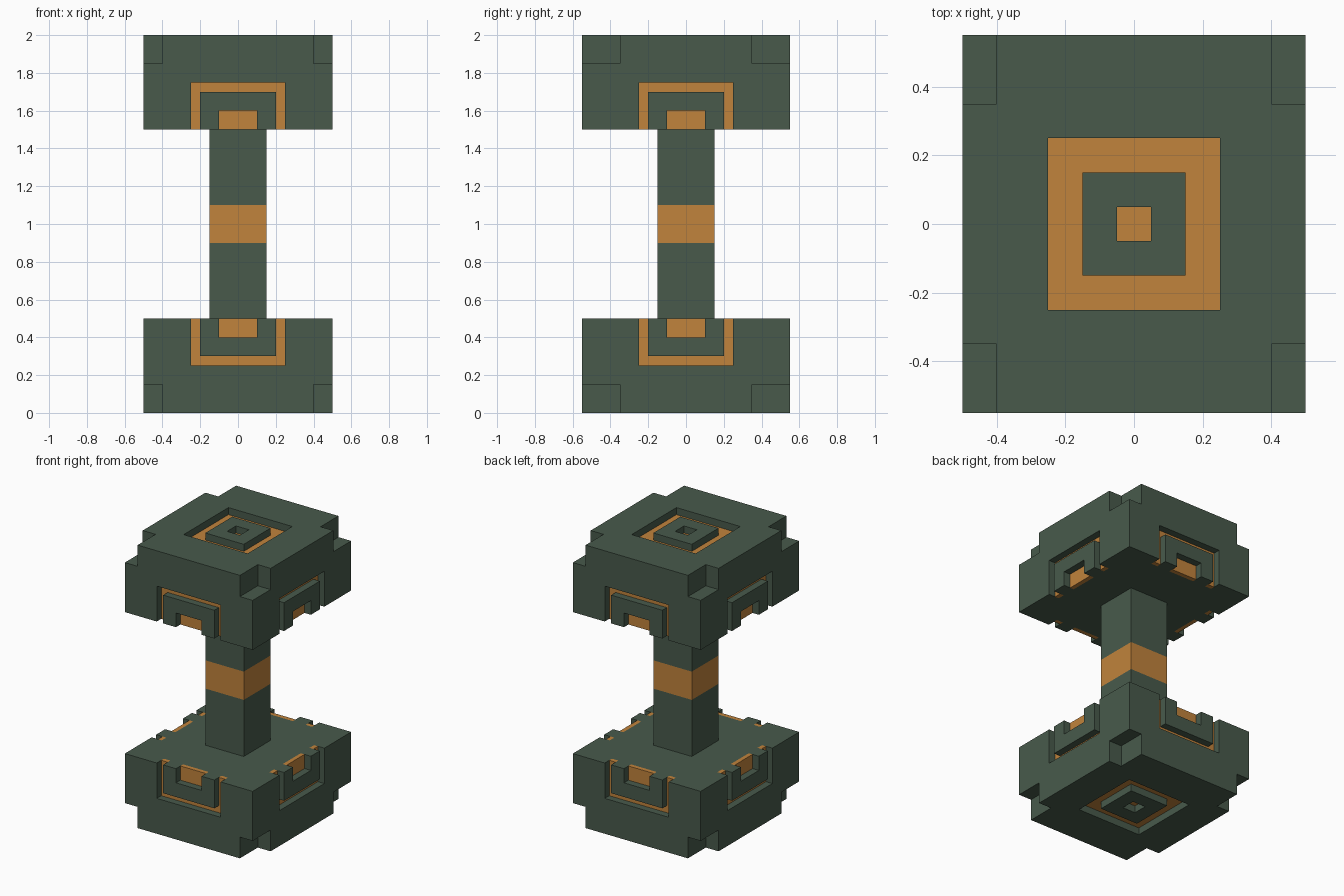
import bpy, bmesh
from mathutils import Vector

if "Cube" in bpy.data.objects:
    bpy.data.objects.remove(bpy.data.objects["Cube"], do_unlink=True)


def material(name, rgb):
    m = bpy.data.materials.new(name)
    m.use_nodes = True
    m.diffuse_color = (*rgb, 1)
    bsdf = next(n for n in m.node_tree.nodes if n.type == "BSDF_PRINCIPLED")
    bsdf.inputs["Base Color"].default_value = (*rgb, 1)
    bsdf.inputs["Roughness"].default_value = 0.8
    return m


GREEN = material("dark green", (0.065, 0.102, 0.071))
ORANGE = material("amber orange", (0.533, 0.227, 0.045))

HX, HY = 0.5, 0.55         # head half sizes
Z0, Z1 = 0.5, 1.0          # head inner and outer height, measured from the middle
FLOOR, CUT = 0.05, 0.08    # depth of the orange inlay, depth of the pocket under it
MID = 1.0


def boxes(name, spans, mats):
    """One object made of boxes, each given as a (low, high) corner pair."""
    bm = bmesh.new()
    for lo, hi in spans:
        lo, hi = Vector(lo), Vector(hi)
        verts = bmesh.ops.create_cube(bm, size=1)["verts"]
        for v in verts:
            v.co = (lo + hi) / 2 + v.co * (hi - lo)
    bmesh.ops.recalc_face_normals(bm, faces=bm.faces[:])
    me = bpy.data.meshes.new(name)
    bm.to_mesh(me)
    bm.free()
    for m in mats:
        me.materials.append(m)
    ob = bpy.data.objects.new(name, me)
    ob.location.z = MID
    bpy.context.collection.objects.link(ob)
    return ob


def mirror_down(ob):
    """Repeat the upper part below the middle."""
    mod = ob.modifiers.new("lower copy", "MIRROR")
    mod.use_axis = (False, False, True)
    mod.use_mirror_merge = False
    apply(ob, mod)


def apply(ob, mod):
    bpy.context.view_layer.objects.active = ob
    bpy.ops.object.modifier_apply(modifier=mod.name)


def on_side(side, u, v, d):
    """Box on a side face: u along it, v upward, d inward from the surface."""
    axis, sign = side
    half = HX if axis == "x" else HY
    a, b = sorted(sign * (half - k) for k in d)
    if axis == "x":
        return (a, u[0], v[0]), (b, u[1], v[1])
    return (u[0], a, v[0]), (u[1], b, v[1])


def arch(inner, outer, inner_top, outer_top):
    """Three rectangles (u, v) forming an arch that opens toward the handle."""
    return [((-outer, -inner), (Z0, outer_top)),
            ((inner, outer), (Z0, outer_top)),
            ((-inner, inner), (inner_top, outer_top))]


def frame(inner, outer, z):
    """Four boxes forming a square frame on the end face."""
    return [((-outer, -outer, z[0]), (-inner, outer, z[1])),
            ((inner, -outer, z[0]), (outer, outer, z[1])),
            ((-inner, -outer, z[0]), (inner, -inner, z[1])),
            ((-inner, inner, z[0]), (inner, outer, z[1]))]


SIDES = {"front": ("y", -1), "back": ("y", 1), "left": ("x", 1), "right": ("x", -1)}

# Head block with notched corners and a pocket in every outer face
cuts = [((-0.25, -0.25, Z1 - CUT), (0.25, 0.25, Z1 + 0.1))]
for sx in (-1, 1):
    for sy in (-1, 1):
        x = sorted((sx * 0.4, sx * 0.7))
        y = sorted((sy * 0.35, sy * 0.75))
        cuts.append(((x[0], y[0], 0.85), (x[1], y[1], 1.2)))
for side in SIDES.values():
    cuts.append(on_side(side, (-0.25, 0.25), (Z0 - 0.1, 0.75), (-0.1, CUT)))

heads = boxes("head_blocks", [((-HX, -HY, Z0), (HX, HY, Z1))], [GREEN])
cutter = boxes("head_cutter", cuts, [GREEN])
cutter.hide_render = True
mod = heads.modifiers.new("pockets", "BOOLEAN")
mod.operation, mod.solver, mod.object = "DIFFERENCE", "EXACT", cutter
apply(heads, mod)
bpy.data.objects.remove(cutter, do_unlink=True)
mirror_down(heads)

# Side panels: orange inlay in the gap and the opening, green arch between them
for name, side in SIDES.items():
    inlay = arch(0.2, 0.25, 0.7, 0.75) + [((-0.1, 0.1), (Z0, 0.6))]
    mirror_down(boxes(name + "_inlays",
                      [on_side(side, u, v, (FLOOR, CUT)) for u, v in inlay], [ORANGE]))
    mirror_down(boxes(name + "_arches",
                      [on_side(side, u, v, (0, CUT)) for u, v in arch(0.1, 0.2, 0.6, 0.7)],
                      [GREEN]))

# End panels: orange floor with a raised square ring
floor_z = (Z1 - CUT, Z1 - FLOOR)
end_inlay = frame(0.15, 0.25, floor_z)
end_inlay.append(((-0.05, -0.05, floor_z[0]), (0.05, 0.05, floor_z[1])))
mirror_down(boxes("end_inlays", end_inlay, [ORANGE]))
mirror_down(boxes("end_rings", frame(0.05, 0.15, (Z1 - CUT, Z1)), [GREEN]))

# Handle with an orange band round the middle
handle = boxes("handle", [((-0.15, -0.15, -Z0), (0.15, 0.15, Z0))], [GREEN, ORANGE])
bm = bmesh.new()
bm.from_mesh(handle.data)
for z in (-0.1, 0.1):
    bmesh.ops.bisect_plane(bm, geom=bm.verts[:] + bm.edges[:] + bm.faces[:],
                           plane_co=(0, 0, z), plane_no=(0, 0, 1))
for f in bm.faces:
    f.material_index = int(abs(f.calc_center_median().z) < 0.1)
bm.to_mesh(handle.data)
bm.free()
